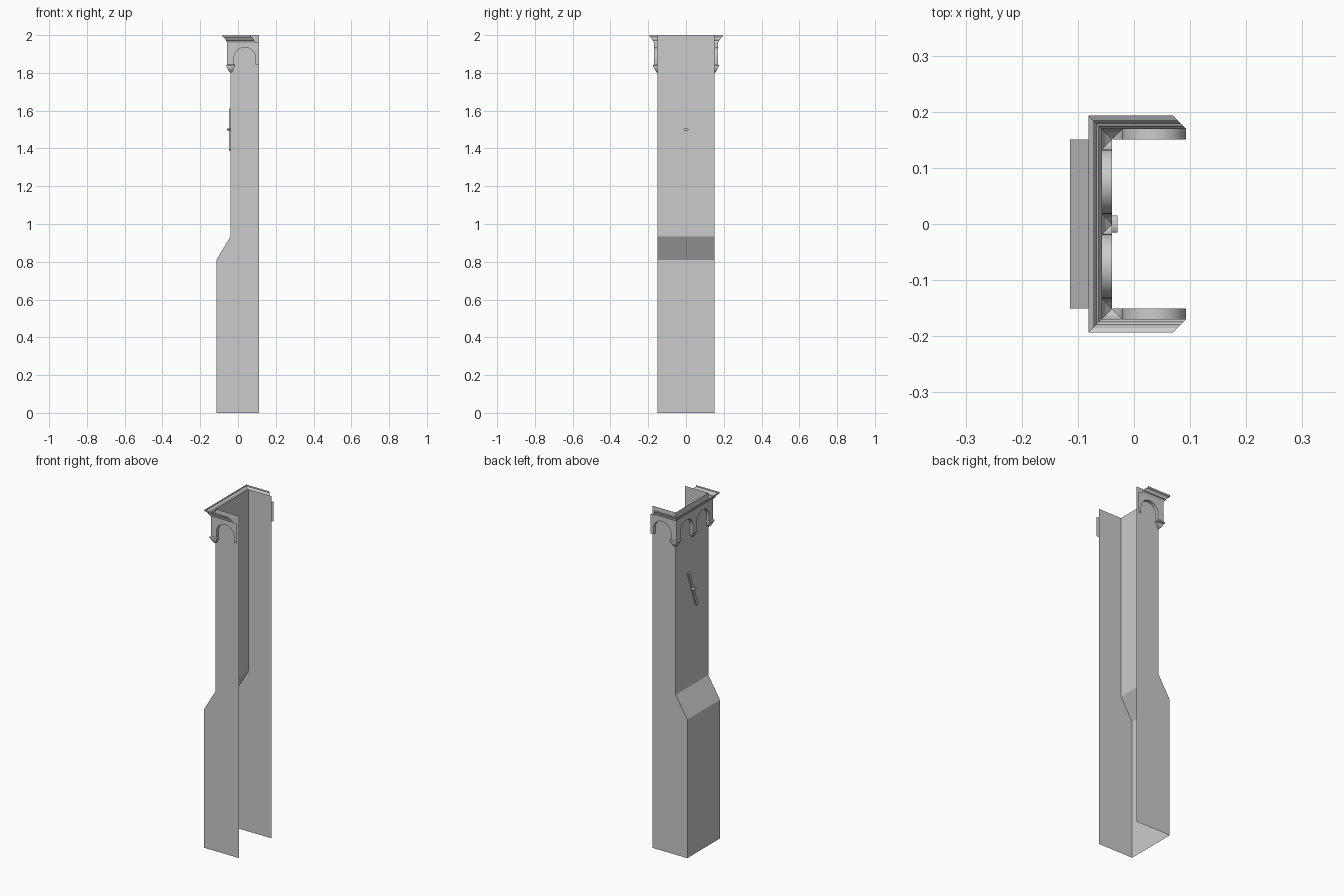
import bpy
import bmesh
import math
from mathutils import Matrix

cube = bpy.data.objects.get("Cube")
if cube:
    bpy.data.objects.remove(cube)

stone = bpy.data.materials.new("grey_stone")
stone.use_nodes = True
GREY = (0.6, 0.6, 0.6, 1.0)
stone.diffuse_color = GREY
stone.node_tree.nodes["Principled BSDF"].inputs["Base Color"].default_value = GREY

# Shared dimensions
OPEN_X = 0.111       # open edge of the shaft
WALL_X = -0.039      # upper wall
LOWER_X = -0.114     # lower wall
WALL_Y = 0.151
DEPTH = 0.018        # projection of the arcade, also half a leg width
LEG_Z, BAND_Z = 1.845, 1.96
FACE_X, FACE_Y = WALL_X - DEPTH, WALL_Y + DEPTH


def finish(name, bm, smooth=False):
    mesh = bpy.data.meshes.new(name)
    bm.to_mesh(mesh)
    bm.free()
    for poly in mesh.polygons:
        poly.use_smooth = smooth
    obj = bpy.data.objects.new(name, mesh)
    mesh.materials.append(stone)
    bpy.context.collection.objects.link(obj)
    return obj


def loft(name, rows, smooth=False):
    """Skin a sheet between rows of points."""
    bm = bmesh.new()
    grid = [[bm.verts.new(p) for p in row] for row in rows]
    for low, high in zip(grid, grid[1:]):
        for j in range(len(low) - 1):
            bm.faces.new((low[j], low[j + 1], high[j + 1], high[j]))
    return finish(name, bm, smooth)


def arch_points(centre, radius, steps=16):
    """Opening outline: straight leg, half circle, straight leg."""
    spring = 1.935 - radius
    pts = [(centre - radius, LEG_Z)]
    for i in range(steps + 1):
        a = math.pi * (1 - i / steps)
        pts.append((centre + radius * math.cos(a), spring + radius * math.sin(a)))
    return pts + [(centre + radius, LEG_Z)]


def arcade(name, start, end, centres, radius, place):
    """Pierced panel with a curved soffit behind each opening."""
    arches = [arch_points(c, radius) for c in centres]
    outline = [(start, BAND_Z), (start, LEG_Z)]
    for pts in arches:
        outline += pts
    outline += [(end, LEG_Z), (end, BAND_Z)]
    bm = bmesh.new()
    bm.faces.new([bm.verts.new(place(u, z, DEPTH)) for u, z in outline])
    finish(name + "_panel", bm)
    for i, pts in enumerate(arches):
        loft(f"{name}_soffit_{i + 1}",
             [[place(u, z, d) for u, z in pts] for d in (DEPTH, 0)], True)


# Open-backed shaft with a sloping shoulder
levels = [(0, LOWER_X), (0.81, LOWER_X), (0.935, WALL_X), (2, WALL_X)]
loft("chimney_shaft", [[(OPEN_X, WALL_Y, z), (x, WALL_Y, z),
                        (x, -WALL_Y, z), (OPEN_X, -WALL_Y, z)] for z, x in levels])

# Arcaded band on three sides
side_radius = (OPEN_X - FACE_X - 3 * DEPTH) / 2
side_centre = OPEN_X - DEPTH - side_radius
for label, s in (("left", 1), ("right", -1)):
    arcade(label + "_arcade", FACE_X, OPEN_X, [side_centre], side_radius,
           lambda u, z, d, s=s: (u, s * (WALL_Y + d), z))
arcade("main_arcade", -FACE_Y, FACE_Y, [-WALL_Y / 2, WALL_Y / 2],
       WALL_Y / 2 - DEPTH, lambda u, z, d: (WALL_X - d, u, z))

# Tapered pendants under the arcade legs: height, half width
pendant = [(1.80, 0.001), (1.812, 0.012), (1.822, 0.017), (1.83, 0.018),
           (1.832, 0.023), (1.84, 0.023), (LEG_Z, DEPTH)]
loft("middle_pendant", [[(WALL_X, h, z), (WALL_X - h, h, z),
                         (WALL_X - h, -h, z), (WALL_X, -h, z)] for z, h in pendant])
for label, s in (("left", 1), ("right", -1)):
    rows = []
    for z, h in pendant:
        offsets = [(h, 0), (h, h), (-h, h), (-h, -h), (0, -h)]
        rows.append([(WALL_X + dx, s * (WALL_Y + dy), z) for dx, dy in offsets][::s])
    loft(label + "_corner_pendant", rows)

# Moulded cornice with mitred ends: height, projection
cornice = [(BAND_Z, 0), (1.966, 0.004), (1.972, 0.006), (1.974, 0.010),
           (1.98, 0.012), (1.987, 0.016), (1.991, 0.024), (2, 0.024)]
end_x = OPEN_X - DEPTH
loft("cornice", [[(end_x - o, FACE_Y + o, z), (FACE_X - o, FACE_Y + o, z),
                  (FACE_X - o, -FACE_Y - o, z), (end_x - o, -FACE_Y - o, z)]
                 for z, o in cornice])

# Slanted iron tie bar
bm = bmesh.new()
bmesh.ops.create_cube(bm, size=1, matrix=Matrix.Diagonal((0.008, 0.016, 0.23, 1)))
bar = finish("tie_bar", bm)
bar.location = (WALL_X - 0.004, 0, 1.5)
bar.rotation_euler.x = math.radians(-20)

# Flattened pin through the wall
bm = bmesh.new()
bmesh.ops.create_cone(bm, cap_ends=True, segments=12, radius1=1, radius2=1, depth=1)
pin = finish("tie_pin", bm)
pin.scale = (0.006, 0.015, 0.03)
pin.rotation_euler.y = math.radians(90)
pin.location = (-0.044, 0, 1.5)
